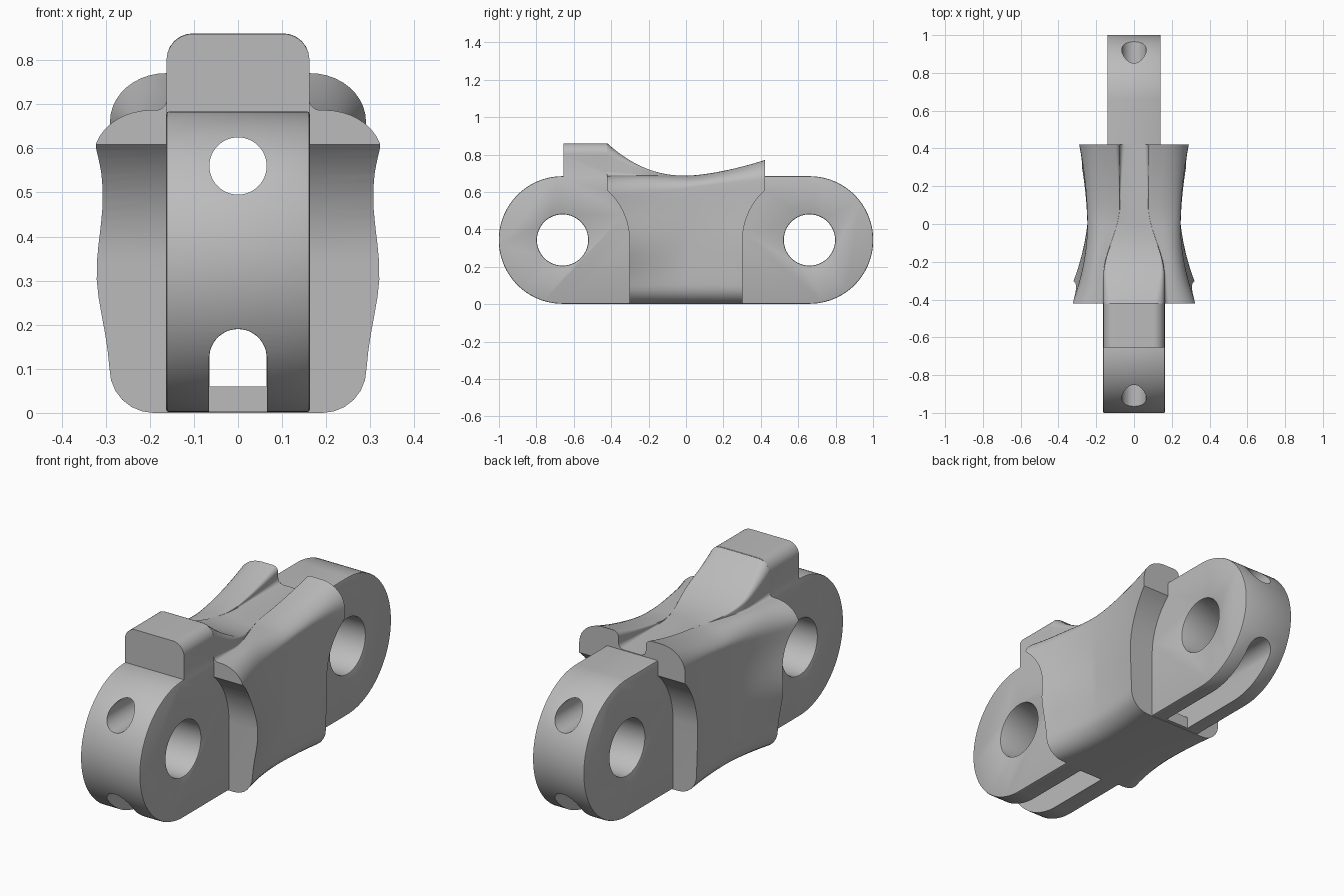
import bpy, bmesh
from math import sin, cos, pi, exp

cube = bpy.data.objects.get("Cube")
if cube:
    bpy.data.objects.remove(cube)

PIN_Y, PIN_Z, LUG_R, TOP = 0.66, 0.343, 0.341, 0.685

grey = bpy.data.materials.new("plain grey")
grey.use_nodes = True
colour = (0.5, 0.5, 0.5, 1)
grey.diffuse_color = colour
grey.node_tree.nodes["Principled BSDF"].inputs["Base Color"].default_value = colour


def loft(name, rings):
    """Skin equal-length closed rings and cap both ends."""
    bm = bmesh.new()
    rows = [[bm.verts.new(p) for p in ring] for ring in rings]
    n = len(rows[0])
    for a, b in zip(rows, rows[1:]):
        for i in range(n):
            j = (i + 1) % n
            bm.faces.new((a[i], a[j], b[j], b[i]))
    bm.faces.new(rows[0][::-1])
    bm.faces.new(rows[-1])
    bmesh.ops.recalc_face_normals(bm, faces=bm.faces)
    mesh = bpy.data.meshes.new(name)
    bm.to_mesh(mesh)
    bm.free()
    mesh.materials.append(grey)
    ob = bpy.data.objects.new(name, mesh)
    bpy.context.collection.objects.link(ob)
    return ob


def prism_x(name, yz, half):
    return loft(name, [[(x, y, z) for y, z in yz] for x in (-half, half)])


def prism_y(name, xz, y0, y1):
    return loft(name, [[(x, y, z) for x, z in xz] for y in (y0, y1)])


def arc(cx, cy, r, a0, a1, n):
    return [(cx + r * cos(a0 + (a1 - a0) * i / n),
             cy + r * sin(a0 + (a1 - a0) * i / n)) for i in range(n + 1)]


def apply(ob, mod):
    bpy.context.view_layer.objects.active = ob
    bpy.ops.object.modifier_apply(modifier=mod.name)


def combine(ob, other, operation, keep=False):
    mod = ob.modifiers.new("combine", 'BOOLEAN')
    mod.operation, mod.solver, mod.object = operation, 'EXACT', other
    apply(ob, mod)
    if not keep:
        bpy.data.objects.remove(other)


def smoothstep(a, b, v):
    t = min(1, max(0, (v - a) / (b - a)))
    return t * t * (3 - 2 * t)


def mix(a, b, t):
    return a + (b - a) * t


# Waisted body: cross-section that changes along y
def width(y, z):
    flare = 0.078 if y < 0 else 0.043
    swell = 0.033 * min(1.2, abs(y) / 0.3) * (1 if y < 0 else 0.2)
    return 0.247 + flare * (y / 0.42) ** 2 + swell * exp(-((z - 0.32) / 0.15) ** 2)


def section(y):
    centre = TOP + 0.002 + (0.172 * (-y / 0.42) ** 2.2 if y < 0 else 0)
    side = TOP + 0.002 + (0.083 * (y / 0.42) ** 1.6 if y > 0 else 0)
    edge = mix(0.162, 0.075, smoothstep(-0.28, 0.1, y))
    step = centre - side
    r = max(0.001, abs(step) * 0.34)
    s = 1 if step >= 0 else -1
    quarter = [i * pi / 12 for i in range(7)]
    pts = [(0, centre)]
    # ridge or groove wall with rounded corners
    pts += [(edge - r + r * sin(a), centre - s * r * (1 - cos(a))) for a in quarter]
    f = r * 0.4 if y < 0 else r
    pts += [(edge + f - f * cos(a), side + s * f * (1 - sin(a))) for a in quarter]
    # shoulder
    t = smoothstep(-0.42, 0.42, y)
    zc = mix(0.58, 0.66, t)
    x0 = edge + f + 0.01 + 0.05 * t
    w = width(y, zc)
    pts += [(x0 + (w - x0) * sin(i * pi / 20), zc + (side - zc) * cos(i * pi / 20))
            for i in range(11)]
    # flank and rounded lower edge
    pts += [(width(y, z), z) for z in (mix(zc, 0.1, i / 12) for i in range(1, 13))]
    wb = width(y, 0.1) - 0.1
    pts += [(wb + 0.1 * cos(a), 0.1 - 0.1 * sin(a)) for a in quarter[1:]]
    pts.append((0, 0))
    ring = pts + [(-x, z) for x, z in pts[-2:0:-1]]
    return [(x, y, z) for x, z in ring]


body = loft("link_body", [section(-0.422 + 0.844 * i / 48) for i in range(49)])

# Clearance around each end lug
for s in (-1, 1):
    profile = arc(PIN_Y, PIN_Z, 0.357, pi, pi / 2, 24) + [(PIN_Y, -0.1), (0.303, -0.1)]
    combine(body, prism_x("clearance", [(s * y, z) for y, z in profile], 0.6),
            'DIFFERENCE')

# End lugs with pin holes
for s, half in ((-1, 0.163), (1, 0.141)):
    profile = arc(PIN_Y, PIN_Z, LUG_R, -pi / 2, pi / 2, 64)
    profile += [(0.25, PIN_Z + LUG_R), (0.25, PIN_Z - LUG_R)]
    lug = prism_x("lug", [(s * y, z) for y, z in profile], half)
    pin = arc(s * PIN_Y, PIN_Z, 0.137, 0, 2 * pi, 64)[:-1]
    combine(lug, prism_x("pin_hole", pin, 0.5), 'DIFFERENCE')
    bevel = lug.modifiers.new("rim", 'BEVEL')
    bevel.width, bevel.segments = 0.006, 2
    bevel.limit_method, bevel.angle_limit = 'ANGLE', 1.0
    apply(lug, bevel)
    combine(body, lug, 'UNION')

# Raised stop block on the front lug
corner = arc(0.102, 0.8, 0.06, 0, pi / 2, 10)
block = [(0.162, 0.55)] + corner + [(-x, z) for x, z in corner[::-1]] + [(-0.162, 0.55)]
combine(body, prism_y("stop_block", block, -0.655, -0.42), 'UNION')


# Lengthwise bore and lower slot
def slot(bottom, r):
    return arc(0, 0.125, r, 0, pi, 24) + [(-r, bottom), (r, bottom)]


combine(body, prism_y("bore", arc(0, 0.56, 0.065, 0, 2 * pi, 48)[:-1], -1.3, 1.3),
        'DIFFERENCE')
combine(body, prism_y("channel", slot(0.06, 0.065), -1.3, 1.3), 'DIFFERENCE')
for s in (-1, 1):
    combine(body, prism_y("end_slot", slot(-0.1, 0.0655), s * 0.32, s * 1.2),
            'DIFFERENCE')

bpy.ops.object.select_all(action='DESELECT')
body.select_set(True)
bpy.context.view_layer.objects.active = body
bpy.ops.object.shade_smooth_by_angle(angle=0.6)
